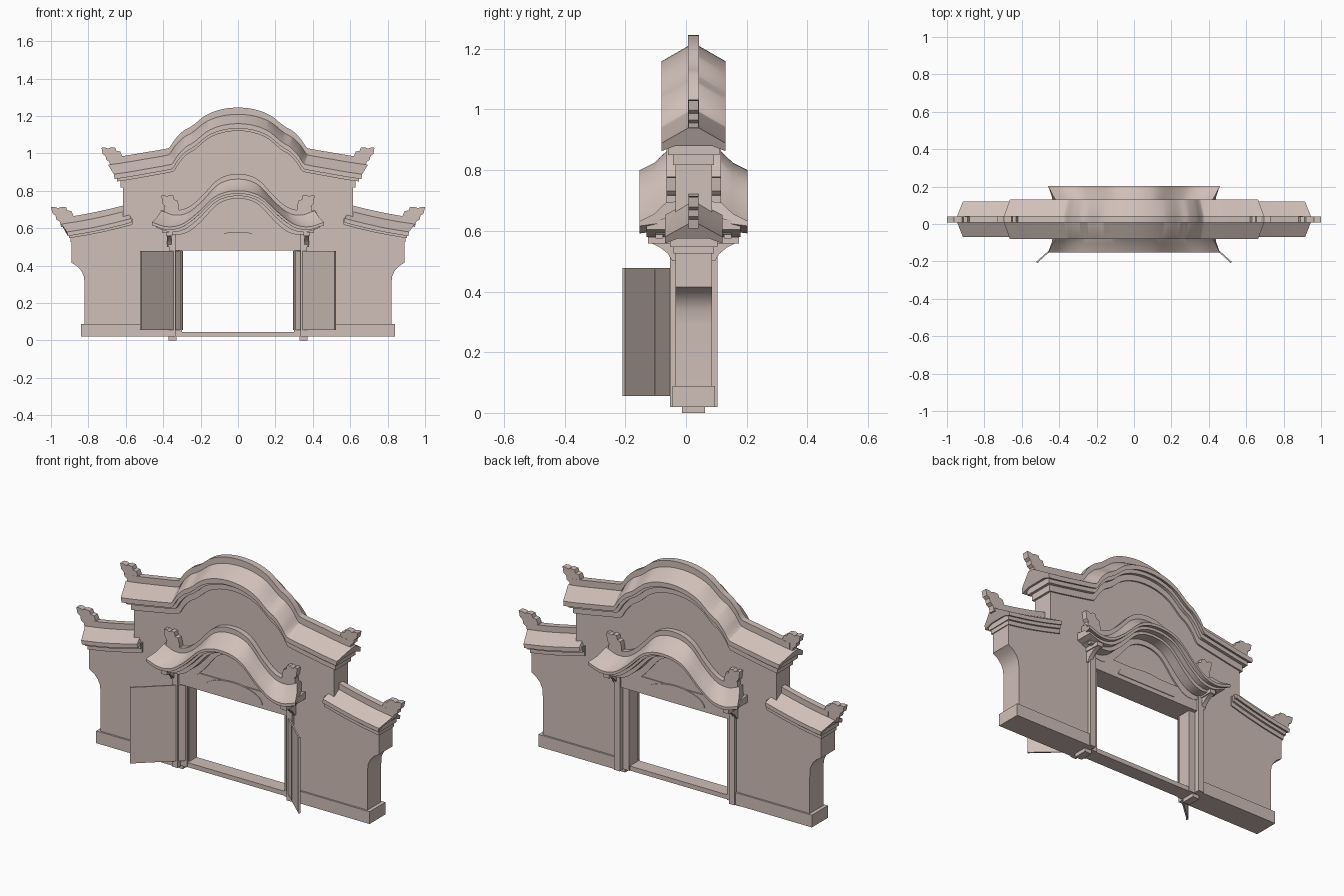
import bpy, bmesh
from mathutils import Vector
from math import sin, cos, pi

cube = bpy.data.objects.get("Cube")
if cube:
    bpy.data.objects.remove(cube)

stone = bpy.data.materials.new("pale_pink_stone")
stone.use_nodes = True
COLOUR = (0.63, 0.52, 0.48, 1)
stone.diffuse_color = COLOUR
stone.node_tree.nodes["Principled BSDF"].inputs["Base Color"].default_value = COLOUR

YC = 0.025      # middle plane of the wall
HALF = 0.06     # half thickness of the wall
SIDES = (("left", 1), ("right", -1))


def finish(name, bm):
    bmesh.ops.recalc_face_normals(bm, faces=bm.faces)
    mesh = bpy.data.meshes.new(name)
    bm.to_mesh(mesh)
    bm.free()
    mesh.materials.append(stone)
    obj = bpy.data.objects.new(name, mesh)
    bpy.context.collection.objects.link(obj)
    bpy.ops.object.select_all(action='DESELECT')
    obj.select_set(True)
    bpy.context.view_layer.objects.active = obj
    bpy.ops.object.shade_smooth_by_angle(angle=0.5)
    return obj


def loft(name, rings):
    """Join closed rings of points and cap both ends."""
    bm = bmesh.new()
    loops = [[bm.verts.new(p) for p in ring] for ring in rings]
    n = len(loops[0])
    for a, b in zip(loops, loops[1:]):
        for i in range(n):
            j = (i + 1) % n
            bm.faces.new((a[i], a[j], b[j], b[i]))
    bm.faces.new(loops[0])
    bm.faces.new(loops[-1][::-1])
    return finish(name, bm)


def extrude(name, outline, y0, y1):
    return loft(name, [[(x, y, z) for x, z in outline] for y in (y0, y1)])


def box(name, x0, x1, y0, y1, z0, z1):
    return extrude(name, [(x0, z0), (x1, z0), (x1, z1), (x0, z1)], y0, y1)


def sweep(name, path, section, side=1):
    """Run a section of (depth, height, x scale) along an x-z path."""
    return loft(name, [[(x * k, YC + side * d, z + h) for d, h, k in section]
                       for x, z in path])


def mirror(half):
    return [(-x, z) for x, z in half[:0:-1]] + half


def smooth(points, steps=5):
    """Catmull-Rom curve through the points."""
    p = [Vector(q) for q in points]
    p = [2 * p[0] - p[1]] + p + [2 * p[-1] - p[-2]]
    out = []
    for a, b, c, d in zip(p, p[1:], p[2:], p[3:]):
        for i in range(steps):
            t = i / steps
            v = 0.5 * (2 * b + (c - a) * t + (2 * a - 5 * b + 4 * c - d) * t * t
                       + (3 * b - a - 3 * c + d) * t ** 3)
            out.append((v.x, v.y))
    return out + [tuple(p[-2])]


def both(section):
    """Mirror a half section across the wall plane."""
    return section + [(-d, h, k) for d, h, k in section[::-1]]


# ridge lines of the three roofs
main_path = smooth(mirror([(0, 1.245), (0.09, 1.235), (0.17, 1.205), (0.235, 1.155),
                           (0.26, 1.138), (0.295, 1.118), (0.335, 1.078), (0.365, 1.035),
                           (0.39, 1.024), (0.5, 1.005), (0.62, 0.985), (0.695, 0.975)]))
side_path = smooth([(0.59, 0.727), (0.7, 0.70), (0.82, 0.675), (0.945, 0.655)], 3)
porch_path = smooth(mirror([(0, 0.89), (0.06, 0.882), (0.12, 0.85), (0.2, 0.765),
                            (0.27, 0.71), (0.34, 0.698), (0.41, 0.722)]))

# wall body: one outline with the doorway left open
wall_top = [(x * 0.885, z - 0.1) for x, z in main_path if x >= 0]
right_half = wall_top + [(0.615, 0.65), (0.89, 0.58), (0.89, 0.415), (0.86, 0.397),
                         (0.836, 0.37), (0.823, 0.34), (0.82, 0.29), (0.82, 0.05),
                         (0.34, 0.05), (0.34, 0.52)]
extrude("wall", mirror(right_half), YC - HALF, YC + HALF)

# main roof, its bed mouldings and ridge
sweep("main_roof", main_path, both([(0.018, -0.036, 1), (0.105, -0.086, 0.955),
                                    (0.105, -0.112, 0.95), (0.06, -0.095, 0.95)]))
sweep("main_ridge", [p for p in main_path if abs(p[0]) < 0.68],
      both([(0.018, 0, 1), (0.018, -0.06, 1)]))
sweep("main_upper_moulding", main_path,
      both([(0.085, -0.09, 0.93), (0.085, -0.125, 0.93)]))
sweep("main_lower_moulding", main_path,
      both([(0.068, -0.09, 0.905), (0.068, -0.158, 0.905)]))

# stepped finial that ends every ridge
FINIAL = [(0, 0), (0.01, 0.025), (0.03, 0.028), (0.036, 0.045), (0.06, 0.047),
          (0.075, 0.04), (0.09, 0.046), (0.11, 0.045), (0.103, 0.012), (0.088, 0.002),
          (0.084, -0.02), (0.068, -0.03), (0.06, -0.06), (0, -0.05)]


def finial(name, side, x, z, kx, kz, y0, y1):
    extrude(name, [(side * (x + a * kx), z + b * kz) for a, b in FINIAL], y0, y1)


for label, s in SIDES:
    # lower side roofs
    path = [(s * x, z) for x, z in side_path]
    sweep(label + "_side_roof", path, both([(0.018, -0.033, 1), (0.095, -0.075, 0.968),
                                            (0.095, -0.097, 0.963), (0.05, -0.08, 0.963)]))
    sweep(label + "_side_ridge", path[:-1], both([(0.017, 0, 1), (0.017, -0.06, 1)]))
    sweep(label + "_side_moulding", path,
          both([(0.078, -0.075, 0.955), (0.078, -0.108, 0.955)]))
    sweep(label + "_side_lower_moulding", path,
          both([(0.067, -0.075, 0.948), (0.067, -0.13, 0.948)]))
    finial(label + "_main_finial", s, 0.62, 0.985, 1, 1, YC - 0.017, YC + 0.017)
    finial(label + "_side_finial", s, 0.88, 0.667, 1.09, 1, YC - 0.016, YC + 0.016)

    # plinth, foot and door posts
    box(label + "_plinth", s * 0.34, s * 0.84, YC - 0.07, YC + 0.07, 0.02, 0.088)
    box(label + "_foot", s * 0.33, s * 0.372, YC - 0.038, YC + 0.038, 0, 0.05)
    box(label + "_door_post", s * 0.30, s * 0.345, YC - 0.045, YC + 0.045, 0.02, 0.5)
    for face, f in (("front", -1), ("back", 1)):
        box(label + "_" + face + "_pilaster", s * 0.335, s * 0.37,
            YC + f * 0.05, YC + f * 0.078, 0.02, 0.58)

    # open door leaf with a seam strip and an edge strip
    hinge, tip = Vector((0.298, -0.005)), Vector((0.52, -0.205))
    along = (tip - hinge).normalized()
    across = Vector((-along.y, along.x))

    def leaf(name, a, b, thick, z0, z1):
        quad = [hinge.lerp(tip, t) + across * w
                for t, w in ((a, -thick), (b, -thick), (b, thick), (a, thick))]
        loft(name, [[(s * q.x, q.y, z) for q in quad] for z in (z0, z1)])

    leaf(label + "_door", 0, 1, 0.004, 0.055, 0.477)
    leaf(label + "_door_seam", 0.495, 0.505, 0.006, 0.06, 0.472)
    leaf(label + "_door_edge", 0.975, 1, 0.006, 0.055, 0.477)

# threshold and lintel
box("threshold", -0.34, 0.34, YC - 0.04, YC + 0.04, 0.02, 0.045)
box("lintel", -0.345, 0.345, YC - 0.055, YC + 0.055, 0.482, 0.53)

# porch roofs against both faces of the wall
for face, f in (("front", -1), ("back", 1)):
    sweep(face + "_porch_roof", porch_path,
          [(0.05, -0.025, 1), (0.09, -0.028, 1), (0.13, -0.066, 1.06), (0.178, -0.09, 1.12),
           (0.178, -0.106, 1.12), (0.12, -0.098, 1.07), (0.05, -0.08, 1)], f)
    sweep(face + "_porch_ridge", [p for p in porch_path if abs(p[0]) < 0.4],
          [(0.05, 0, 1), (0.09, 0, 1), (0.09, -0.05, 1), (0.05, -0.05, 1)], f)
    for name, d, h, k in (("upper", 0.155, -0.118, 1.07), ("lower", 0.125, -0.132, 1.0),
                          ("wall", 0.068, -0.16, 0.9)):
        sweep(face + "_porch_" + name + "_moulding", porch_path,
              [(0.05, -0.075, k), (d, -0.09, k), (d, h, k), (0.05, h, k)], f)

    # lintel board with a low arch in relief
    box(face + "_lintel_board", -0.36, 0.36, YC + f * 0.05, YC + f * 0.066, 0.482, 0.575)
    arch = [(0.18 * cos(a), 0.505 + 0.075 * sin(a))
            for a in (pi * i / 16 for i in range(17))]
    extrude(face + "_arch_panel", arch, YC + f * 0.06, YC + f * 0.07)

    for label, s in SIDES:
        tag = label + "_" + face
        finial(tag + "_porch_finial", s, 0.315, 0.715, 0.86, 1.35,
               YC + f * 0.058, YC + f * 0.09)
        # bracket: corner beam, cross beam and curved brace
        box(tag + "_bracket_beam", s * 0.35, s * 0.385,
            YC + f * 0.05, YC + f * 0.15, 0.558, 0.58)
        box(tag + "_bracket_cross", s * 0.335, s * 0.405,
            YC + f * 0.1, YC + f * 0.125, 0.575, 0.605)
        brace = [(0.055, 0.5), (0.07, 0.5), (0.085, 0.525), (0.11, 0.545),
                 (0.14, 0.56), (0.055, 0.56)]
        loft(tag + "_bracket_brace",
             [[(s * x, YC + f * d, z) for d, z in brace] for x in (0.356, 0.38)])
